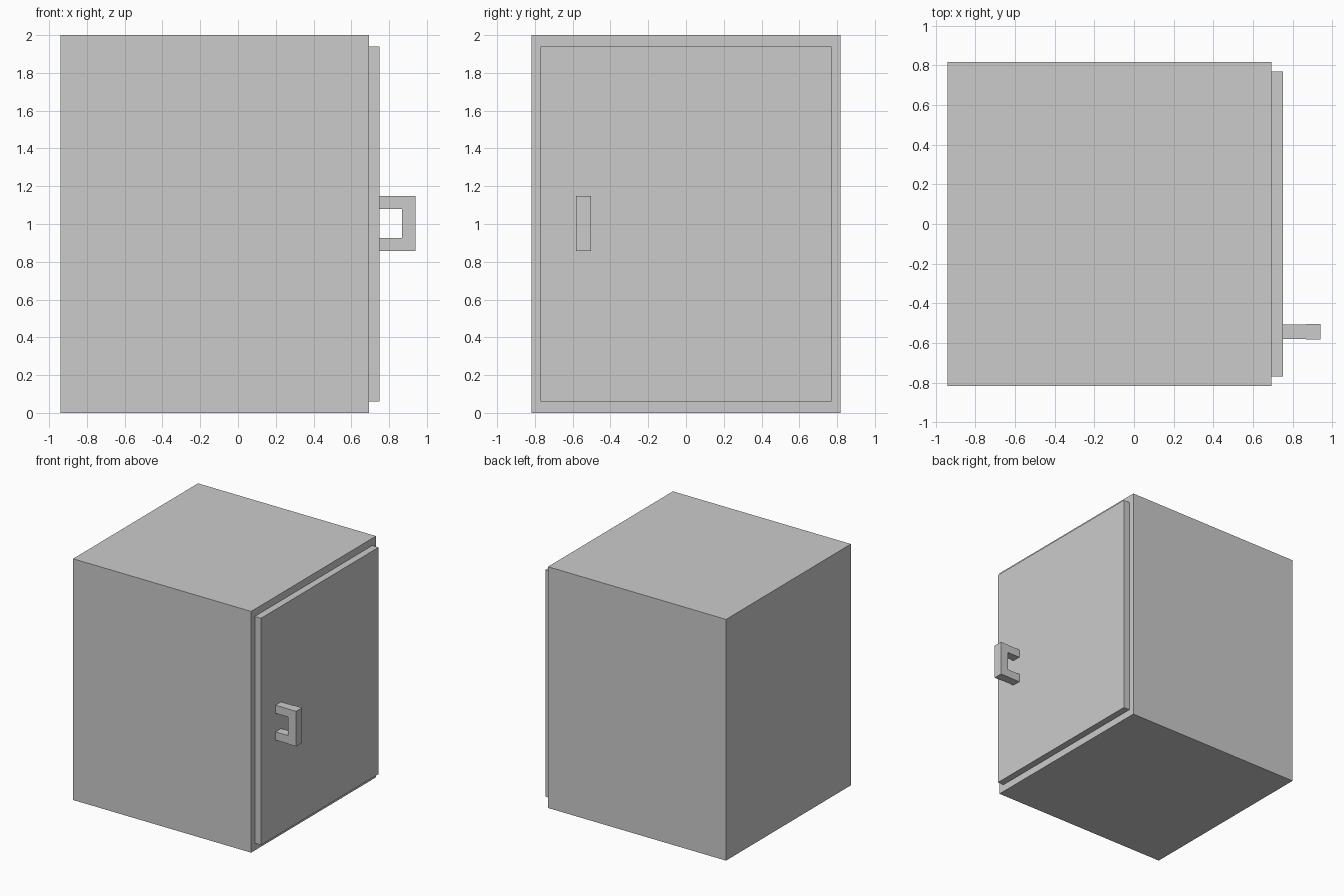
import bpy
import bmesh
from mathutils import Matrix, Vector

if "Cube" in bpy.data.objects:
    bpy.data.objects.remove(bpy.data.objects["Cube"])


def box(name, lo, hi):
    """Axis-aligned box between two corners."""
    lo, hi = Vector(lo), Vector(hi)
    bm = bmesh.new()
    bmesh.ops.create_cube(bm, size=1.0, matrix=Matrix.Translation((lo + hi) / 2)
                          @ Matrix.Diagonal((*(hi - lo), 1.0)))
    mesh = bpy.data.meshes.new(name)
    bm.to_mesh(mesh)
    bm.free()
    obj = bpy.data.objects.new(name, mesh)
    bpy.context.collection.objects.link(obj)
    return obj


# Cabinet body
box("cabinet_body", (-0.94, -0.818, 0), (0.693, 0.818, 2))

# Door panel, inset from the body edges and standing proud of its +x side
box("door", (0.693, -0.77, 0.06), (0.75, 0.77, 1.94))

# Handle: two slightly narrower arms and an upright grip
for name, z0, z1 in (("handle_arm_lower", 0.858, 0.926), ("handle_arm_upper", 1.08, 1.147)):
    box(name, (0.75, -0.58, z0), (0.868, -0.507, z1))
box("handle_grip", (0.868, -0.582, 0.857), (0.94, -0.504, 1.148))
